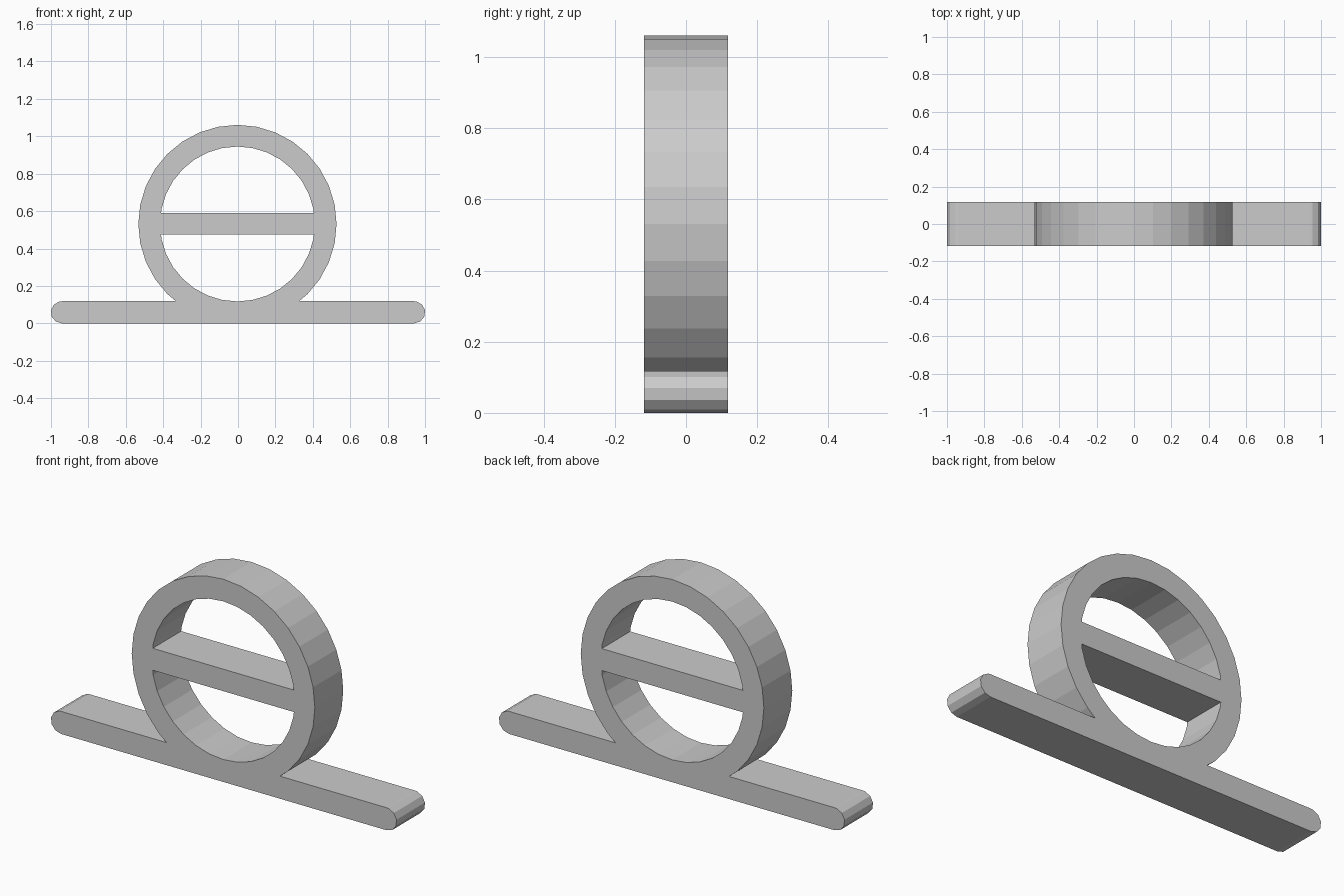
import bpy
import bmesh
from math import sin, cos, asin, sqrt, pi, radians
from mathutils import Matrix

cube = bpy.data.objects.get("Cube")
if cube:
    bpy.data.objects.remove(cube, do_unlink=True)

DEPTH = 0.235       # front to back
BAR = 0.118         # thickness of base
CX, CZ = -0.003, 0.531
OUTER, INNER = 0.53, 0.414
SEGMENTS = 32
STEP = 2 * pi / SEGMENTS
CAP_R = BAR / 2
CAP_X = 0.942


def arc_above(radius, z_cut):
    """Ring vertices above a level, right to left, with cut end points on the chords."""
    pts = [(radius * cos(i * STEP), radius * sin(i * STEP))
           for i in range(-SEGMENTS // 4, SEGMENTS * 3 // 4 + 1)]
    result = []
    for (x0, z0), (x1, z1) in zip(pts, pts[1:]):
        if z0 > z_cut:
            result.append((x0, z0))
        if (z0 - z_cut) * (z1 - z_cut) < 0:
            t = (z_cut - z0) / (z1 - z0)
            result.append((x0 + t * (x1 - x0), z_cut))
    return [(x + CX, z + CZ) for x, z in result]


# Outline: rounded base ends joined to the outside of the ring
cap = [(CAP_X, 0)]
cap += [(CAP_X + CAP_R * cos(radians(a)), CAP_R + CAP_R * sin(radians(a)))
        for a in (-56.25, -22.5, 11.25, 45, 78.75)]
cap.append((CAP_X, BAR))
outline = cap + arc_above(OUTER, BAR - CZ) + [(-x, z) for x, z in reversed(cap)]

# Two D-shaped openings either side of the crossbar
upper_opening = arc_above(INNER, 0.59 - CZ)
lower_opening = [(x, 2 * CZ - z) for x, z in arc_above(INNER, CZ - 0.475)]

curve = bpy.data.curves.new("ring_profile", "CURVE")
curve.dimensions = "2D"
curve.fill_mode = "BOTH"
curve.extrude = DEPTH / 2
for loop in (outline, upper_opening, lower_opening):
    spline = curve.splines.new("POLY")
    spline.points.add(len(loop) - 1)
    for point, (x, z) in zip(spline.points, loop):
        point.co = (x, z, 0, 1)
    spline.use_cyclic_u = True

# Solid made from the extruded profile, stood upright
profile = bpy.data.objects.new("ring_profile", curve)
bpy.context.collection.objects.link(profile)
depsgraph = bpy.context.evaluated_depsgraph_get()
mesh = bpy.data.meshes.new_from_object(profile.evaluated_get(depsgraph))
bpy.data.objects.remove(profile, do_unlink=True)
mesh.name = "ring_on_base"
mesh.transform(Matrix.Rotation(pi / 2, 4, "X"))

bm = bmesh.new()
bm.from_mesh(mesh)
bmesh.ops.remove_doubles(bm, verts=bm.verts, dist=0.0001)
bmesh.ops.recalc_face_normals(bm, faces=bm.faces)
for face in bm.faces:
    face.smooth = False
    face.material_index = 0
bm.to_mesh(mesh)
bm.free()

# Plain grey finish
grey = bpy.data.materials.new("light_grey")
grey.use_nodes = True
colour = (0.6, 0.6, 0.6, 1)
grey.diffuse_color = colour
grey.node_tree.nodes["Principled BSDF"].inputs["Base Color"].default_value = colour
mesh.materials.clear()
mesh.materials.append(grey)

ring = bpy.data.objects.new("ring_on_base", mesh)
bpy.context.collection.objects.link(ring)
